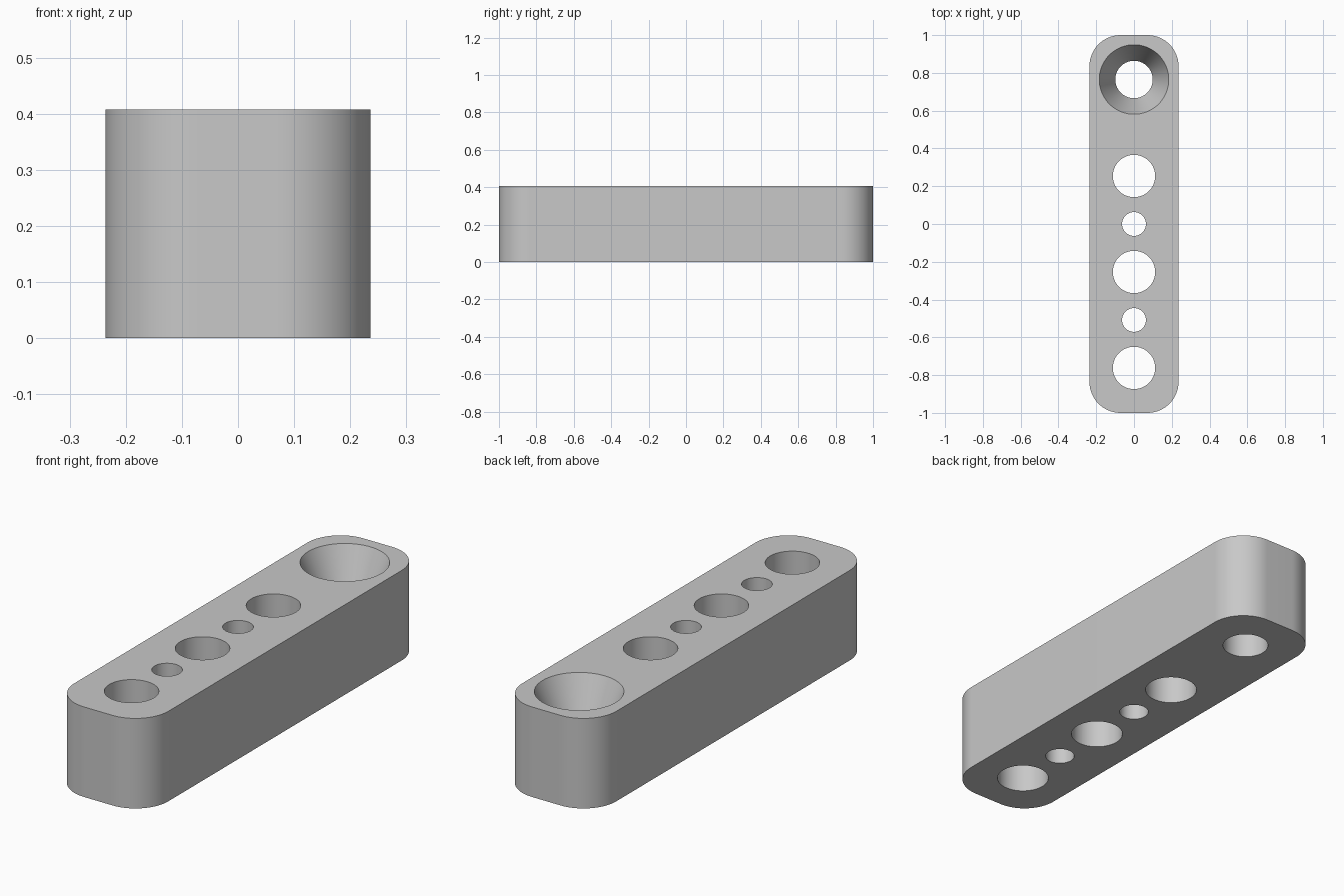
import bpy, bmesh, math

if "Cube" in bpy.data.objects:
    bpy.data.objects.remove(bpy.data.objects["Cube"], do_unlink=True)

HALF_WIDTH, HEIGHT, CORNER = 0.236, 0.408, 0.165
LARGE, SMALL, SCREW = 0.112, 0.063, 0.099
SINK_RADIUS, SINK_DEPTH = 0.184, 0.2
MARGIN = 0.05
SEGMENTS = 96

grey = bpy.data.materials.new("plain_grey")
grey.use_nodes = True
colour = (0.58, 0.58, 0.58, 1)
grey.diffuse_color = colour
grey.node_tree.nodes["Principled BSDF"].inputs["Base Color"].default_value = colour


def add_object(name, bm):
    bmesh.ops.recalc_face_normals(bm, faces=bm.faces)
    mesh = bpy.data.meshes.new(name)
    bm.to_mesh(mesh)
    bm.free()
    mesh.materials.append(grey)
    obj = bpy.data.objects.new(name, mesh)
    bpy.context.collection.objects.link(obj)
    return obj


def turned_cutter(name, y, profile):
    """Closed solid of revolution from (radius, z) pairs, bottom to top."""
    bm = bmesh.new()
    rings = []
    for radius, z in profile:
        angles = [math.tau * i / SEGMENTS for i in range(SEGMENTS)]
        rings.append([bm.verts.new((radius * math.cos(a), y + radius * math.sin(a), z))
                      for a in angles])
    for low, high in zip(rings, rings[1:]):
        for i in range(SEGMENTS):
            j = (i + 1) % SEGMENTS
            bm.faces.new((low[i], low[j], high[j], high[i]))
    bm.faces.new(rings[0])
    bm.faces.new(rings[-1])
    cutter = add_object(name, bm)
    cutter.hide_render = True
    return cutter


# Bar with rounded upright edges
bm = bmesh.new()
bmesh.ops.create_cube(bm, size=1)
for v in bm.verts:
    v.co = (v.co.x * 2 * HALF_WIDTH, v.co.y * 2, (v.co.z + 0.5) * HEIGHT)
upright = [e for e in bm.edges if abs(e.verts[0].co.z - e.verts[1].co.z) > 0.1]
bmesh.ops.bevel(bm, geom=upright, offset=CORNER, segments=24, profile=0.5, affect='EDGES')
bar = add_object("drilled_bar", bm)

# Straight through holes
cutters = []
for y, radius in ((-0.762, LARGE), (-0.508, SMALL), (-0.254, LARGE), (0, SMALL), (0.254, LARGE)):
    cutters.append(turned_cutter("hole_cutter", y, [(radius, -MARGIN), (radius, HEIGHT + MARGIN)]))

# Countersunk hole at the back
flare = (SINK_RADIUS - SCREW) / SINK_DEPTH
cutters.append(turned_cutter("countersink_cutter", 0.765, [
    (SCREW, -MARGIN),
    (SCREW, HEIGHT - SINK_DEPTH),
    (SINK_RADIUS + flare * MARGIN, HEIGHT + MARGIN),
]))

# Cut the holes and tidy up
bpy.ops.object.select_all(action='DESELECT')
bpy.context.view_layer.objects.active = bar
bar.select_set(True)
for cutter in cutters:
    cut = bar.modifiers.new("cut", 'BOOLEAN')
    cut.operation = 'DIFFERENCE'
    cut.solver = 'EXACT'
    cut.object = cutter
    bpy.ops.object.modifier_apply(modifier=cut.name)
    bpy.data.objects.remove(cutter, do_unlink=True)

bpy.ops.object.shade_smooth_by_angle(angle=math.radians(20))
